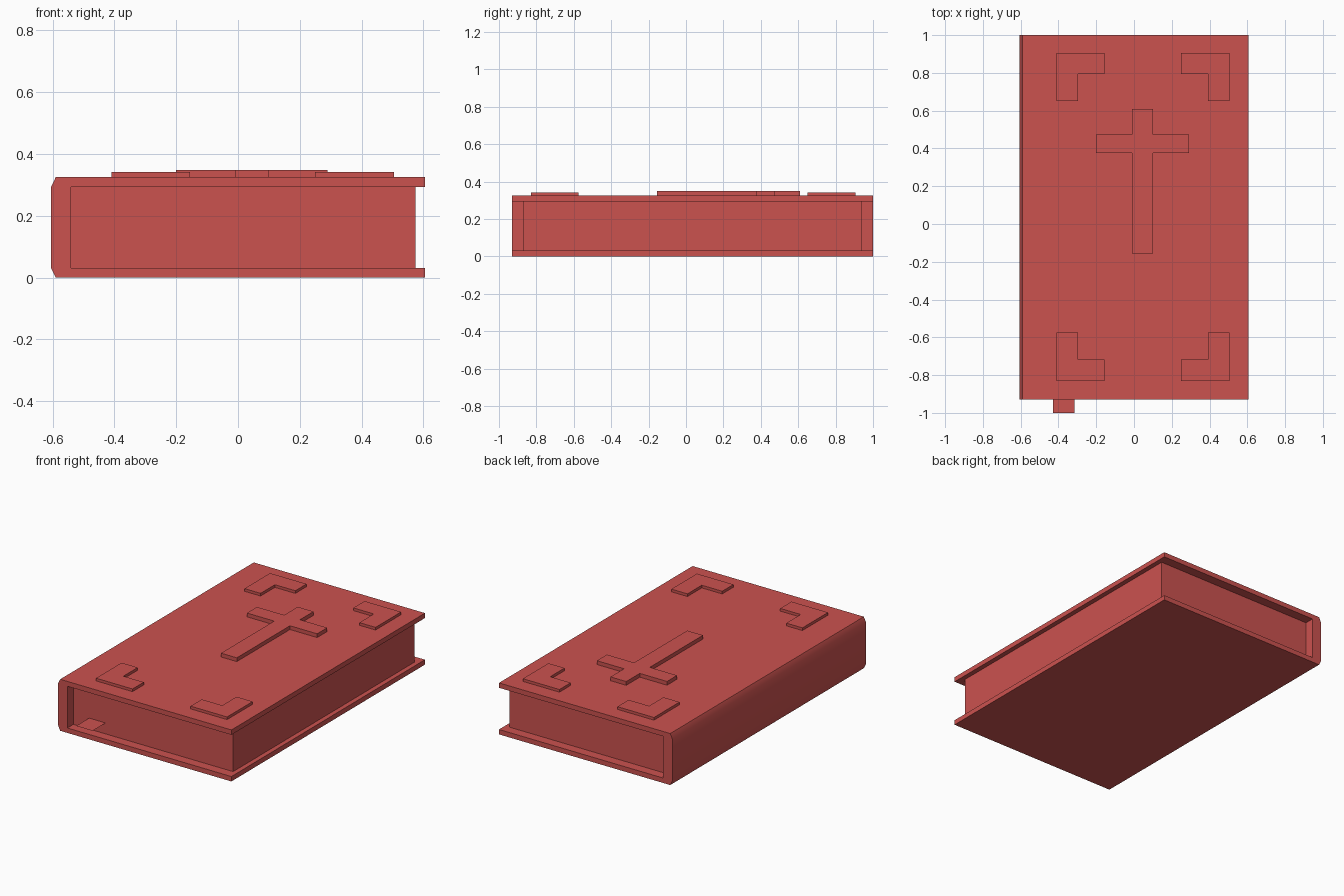
import bpy, bmesh, math

cube = bpy.data.objects.get("Cube")
if cube:
    bpy.data.objects.remove(cube, do_unlink=True)

red = bpy.data.materials.new("red")
red.use_nodes = True
colour = (0.6, 0.085, 0.078, 1)
red.diffuse_color = colour
red.node_tree.nodes["Principled BSDF"].inputs["Base Color"].default_value = colour


def prism(name, outline, push):
    """Extrude a closed 3D outline along the push vector."""
    bm = bmesh.new()
    face = bm.faces.new([bm.verts.new(p) for p in outline])
    if any(push):
        side = bmesh.ops.extrude_face_region(bm, geom=[face], use_keep_orig=True)
        moved = [v for v in side["geom"] if isinstance(v, bmesh.types.BMVert)]
        bmesh.ops.translate(bm, verts=moved, vec=push)
        bmesh.ops.recalc_face_normals(bm, faces=bm.faces)
    mesh = bpy.data.meshes.new(name)
    bm.to_mesh(mesh)
    bm.free()
    mesh.materials.append(red)
    ob = bpy.data.objects.new(name, mesh)
    bpy.context.collection.objects.link(ob)
    return ob


def rect(x0, x1, y0, y1, z):
    return [(x0, y0, z), (x1, y0, z), (x1, y1, z), (x0, y1, z)]


# Cover: C-shaped profile with chamfered spine
TOP, BOARD, FRONT, BACK = 0.325, 0.031, -0.93, 1.0
half = [(-0.605, BOARD), (-0.59, 0), (0.605, 0), (0.605, BOARD), (-0.54, BOARD)]
profile = half + [(x, TOP - z) for x, z in reversed(half)]
cover = prism("cover", [(x, FRONT, z) for x, z in profile], (0, BACK - FRONT, 0))
bpy.context.view_layer.objects.active = cover
cover.select_set(True)
bpy.ops.object.shade_smooth_by_angle(angle=math.radians(40))
cover.select_set(False)

# Page block and ribbon
prism("pages", rect(-0.54, 0.575, -0.87, 0.94, BOARD), (0, 0, TOP - 2 * BOARD))
prism("ribbon_bookmark", rect(-0.43, -0.315, -1.0, -0.8, 0.1), (0, 0, 0))

# Raised cross
cx, arm, beam = 0.045, 0.245, 0.055
right = [(beam, -0.155), (beam, 0.375), (arm, 0.375),
         (arm, 0.475), (beam, 0.475), (beam, 0.61)]
cross = right + [(-x, y) for x, y in reversed(right)]
prism("cross", [(cx + x, y, TOP) for x, y in cross], (0, 0, 0.024))

# Raised corner pieces, mirrored about the ornament centre
ox, oy = 0.0475, 0.0375
bracket = [(0.4575, 0.8675), (0.2025, 0.8675), (0.2025, 0.7555),
           (0.345, 0.7555), (0.345, 0.6125), (0.4575, 0.6125)]
for sx, side in ((1, "left"), (-1, "right")):
    for sy, end in ((1, "back"), (-1, "front")):
        prism(f"corner_{end}_{side}",
              [(ox + sx * x, oy + sy * y, TOP) for x, y in bracket], (0, 0, 0.017))
